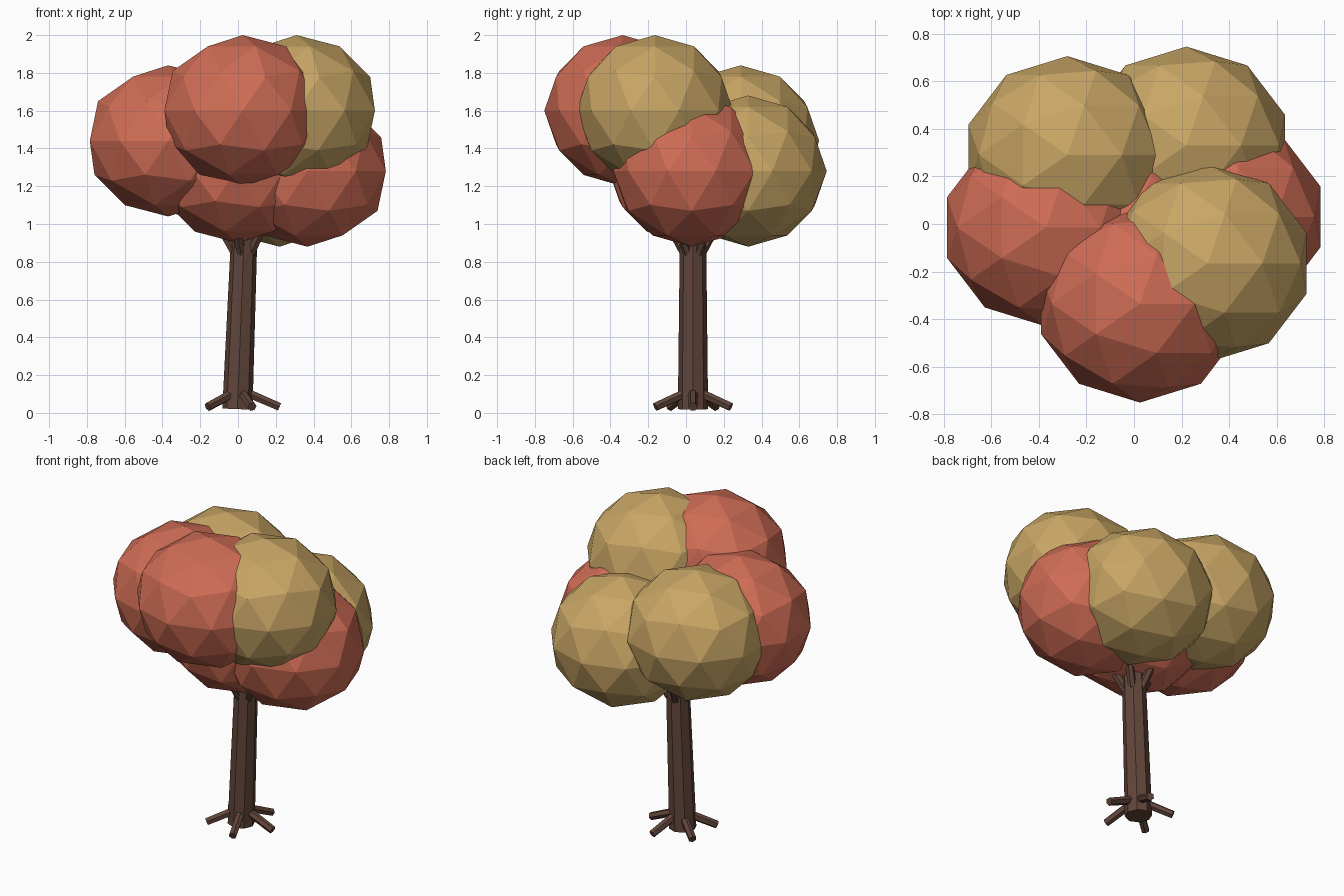
import bpy
from math import sin, cos, radians
from mathutils import Vector

if "Cube" in bpy.data.objects:
    bpy.data.objects.remove(bpy.data.objects["Cube"])


def material(name, rgb):
    m = bpy.data.materials.new(name)
    m.diffuse_color = (*rgb, 1)
    m.use_nodes = True
    m.node_tree.nodes["Principled BSDF"].inputs["Base Color"].default_value = m.diffuse_color
    return m


BARK = material("bark", (0.12, 0.06, 0.042))
RED = material("red_leaves", (0.62, 0.15, 0.09))
GOLD = material("gold_leaves", (0.58, 0.38, 0.13))


def rod(name, a, b, r1, r2, sides):
    """Tapered flat-sided rod from a to b."""
    a, b = Vector(a), Vector(b)
    d = b - a
    bpy.ops.mesh.primitive_cone_add(vertices=sides, radius1=r1, radius2=r2,
                                    depth=d.length, location=(a + b) / 2)
    o = bpy.context.object
    o.name = name
    o.rotation_mode = 'QUATERNION'
    o.rotation_quaternion = Vector((0, 0, 1)).rotation_difference(d)
    o.data.materials.append(BARK)


def leaf_clump(name, centre, mat):
    """Faceted, slightly squashed ball of leaves."""
    bpy.ops.mesh.primitive_ico_sphere_add(subdivisions=2, radius=1, location=centre)
    o = bpy.context.object
    o.name = name
    o.scale = (0.436, 0.415, 0.4)
    o.data.materials.append(mat)


# Leaning trunk
rod("trunk", (-0.003, 0.037, 0.02), (0.045, 0.037, 1.25), 0.08, 0.066, 8)

# Five roots at the foot, five branches running up into the crown
for i in range(5):
    t = radians(72 * i)
    rod(f"root_{i + 1}", (0.01 + 0.03 * cos(t), 0.037 + 0.03 * sin(t), 0.11),
        (0.01 + 0.21 * cos(t), 0.037 + 0.21 * sin(t), 0.032), 0.026, 0.024, 6)
    t += radians(36)
    rod(f"branch_{i + 1}", (0.03 + 0.02 * cos(t), 0.037 + 0.02 * sin(t), 0.8),
        (0.03 + 0.22 * cos(t), 0.037 + 0.22 * sin(t), 1.15), 0.026, 0.022, 6)

# Crown
clumps = [
    ((0.025, -0.335, 1.6), RED),
    ((0.31, -0.165, 1.6), GOLD),
    ((-0.37, -0.015, 1.44), RED),
    ((0.368, 0.03, 1.28), RED),
    ((0.22, 0.33, 1.28), GOLD),
    ((-0.28, 0.29, 1.44), GOLD),
    ((0.0, 0.0, 1.3), RED),
]
for i, (centre, mat) in enumerate(clumps):
    leaf_clump(f"leaf_clump_{i + 1}", centre, mat)
